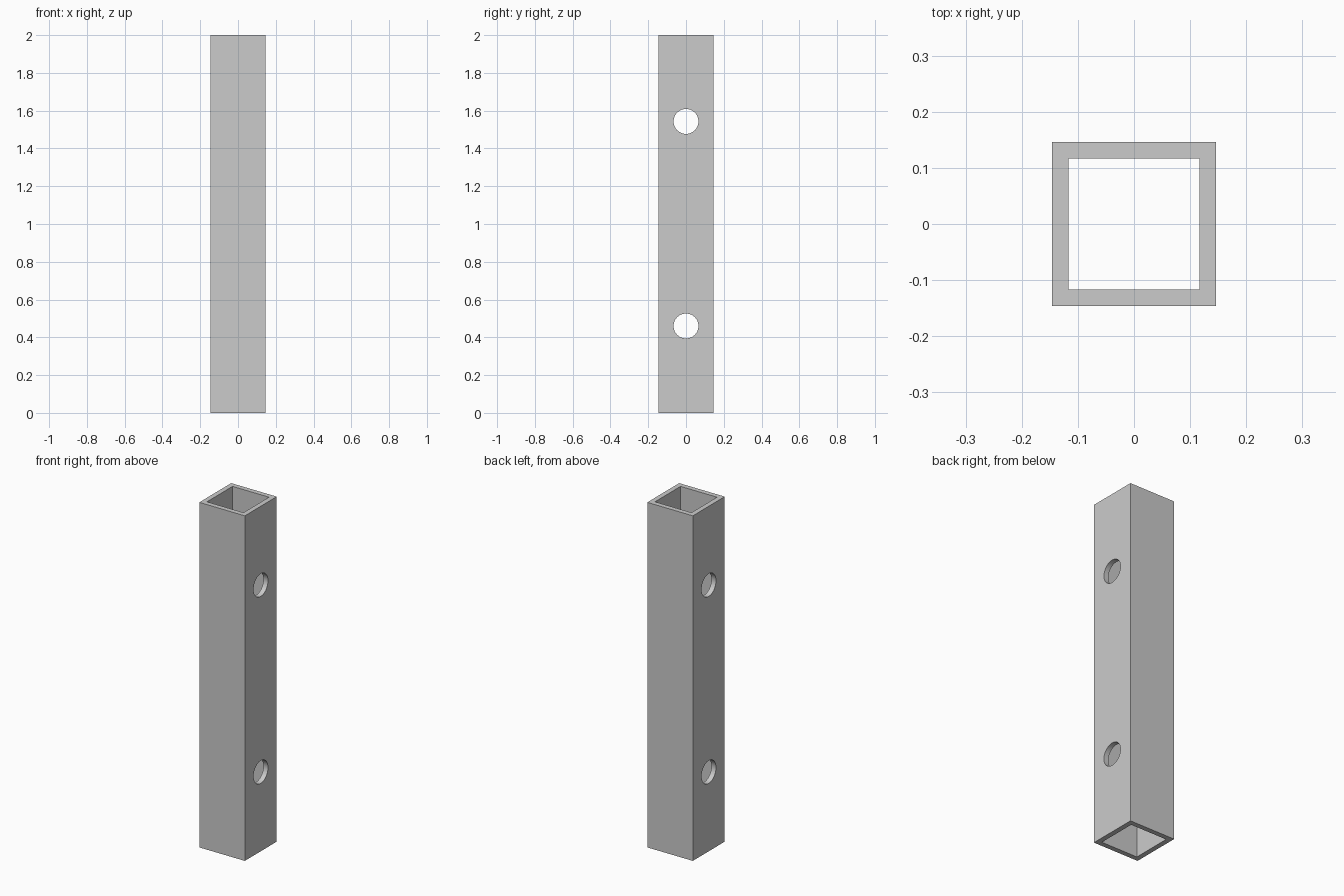
import bpy, math

if "Cube" in bpy.data.objects:
    bpy.data.objects.remove(bpy.data.objects["Cube"])

LENGTH = 2.0
OUTER = 0.146      # half width of the tube
INNER = 0.117      # half width of the bore
HOLE_R = 0.066
HOLE_Z = (0.46, 1.543)


def box(name, half, height, z):
    bpy.ops.mesh.primitive_cube_add(size=1, location=(0, 0, z))
    ob = bpy.context.object
    ob.name = name
    ob.scale = (half * 2, half * 2, height)
    bpy.ops.object.transform_apply(location=True, rotation=True, scale=True)
    return ob


def cut(target, cutter):
    cutter.hide_render = True
    mod = target.modifiers.new("cut", 'BOOLEAN')
    mod.operation = 'DIFFERENCE'
    mod.solver = 'EXACT'
    mod.object = cutter
    bpy.ops.object.select_all(action='DESELECT')
    target.select_set(True)
    bpy.context.view_layer.objects.active = target
    bpy.ops.object.modifier_apply(modifier=mod.name)
    bpy.data.objects.remove(cutter, do_unlink=True)


# Square tube with an open bore
tube = box("square_tube", OUTER, LENGTH, LENGTH / 2)
cut(tube, box("bore_cutter", INNER, LENGTH + 0.2, LENGTH / 2))

# Two round holes through both side walls
for z in HOLE_Z:
    bpy.ops.mesh.primitive_cylinder_add(vertices=48, radius=HOLE_R, depth=0.5,
                                        location=(0, 0, z),
                                        rotation=(0, math.pi / 2, 0))
    hole = bpy.context.object
    hole.name = "hole_cutter"
    cut(tube, hole)

# Smooth hole walls, crisp edges
bpy.ops.object.shade_smooth_by_angle(angle=math.radians(30))
